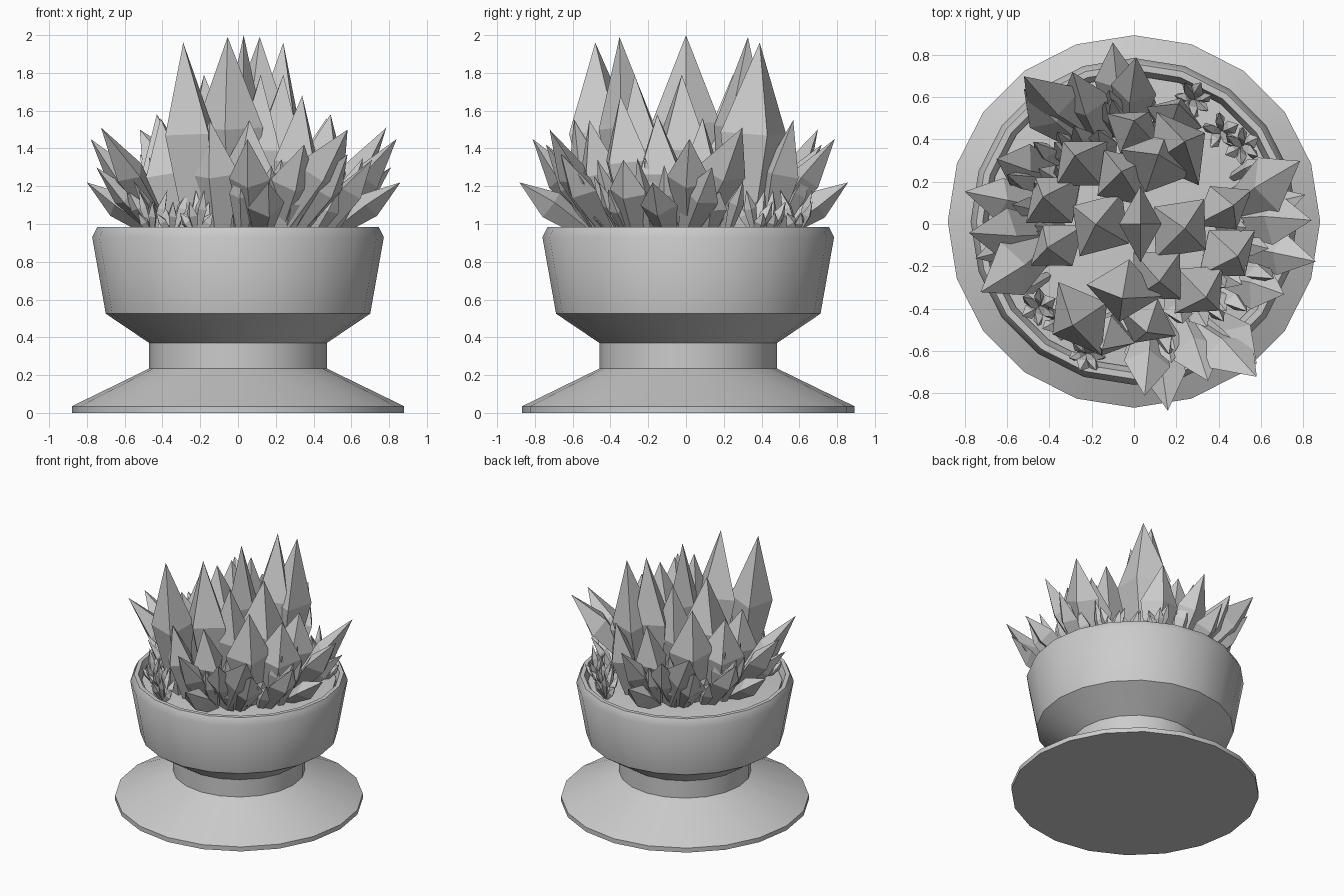
import bpy, bmesh, math, random
from mathutils import Vector

if "Cube" in bpy.data.objects:
    bpy.data.objects.remove(bpy.data.objects["Cube"])

random.seed(4)
POT_Y = 0.012
CX, CY = 0.03, -0.012      # centre of the plant's half-turn symmetry


def make_object(name, bm):
    bmesh.ops.recalc_face_normals(bm, faces=bm.faces)
    me = bpy.data.meshes.new(name)
    bm.to_mesh(me)
    bm.free()
    ob = bpy.data.objects.new(name, me)
    bpy.context.collection.objects.link(ob)
    return ob


def lathe(name, profile, n=20):
    bm = bmesh.new()
    rings = []
    for r, z in profile:
        rings.append([bm.verts.new((r * math.sin(2 * math.pi * i / n),
                                    POT_Y + r * math.cos(2 * math.pi * i / n), z)) for i in range(n)])
    for a, b in zip(rings, rings[1:]):
        for i in range(n):
            bm.faces.new((a[i], a[(i + 1) % n], b[(i + 1) % n], b[i]))
    bm.faces.new(rings[0])
    bm.faces.new(rings[-1])
    ob = make_object(name, bm)
    bpy.ops.object.select_all(action='DESELECT')
    ob.select_set(True)
    bpy.context.view_layer.objects.active = ob
    bpy.ops.object.shade_smooth_by_angle(angle=math.radians(40))
    return ob


# four-sided pointed leaf: narrow foot, widest at fraction f, sharp tip
def leaf(bm, foot, tip, w, t, f=0.6, twist=0.0):
    foot, tip = Vector(foot), Vector(tip)
    axis = (tip - foot).normalized()
    out = Vector((tip.x, tip.y, 0))
    if out.length < 0.05:
        out = Vector((1, 0, 0))
    side = axis.cross(out).normalized()
    if side.length < 0.1:
        side = Vector((-out.y, out.x, 0)).normalized()
    up = side.cross(axis)
    c, s = math.cos(twist), math.sin(twist)
    side, up = side * c + up * s, up * c - side * s
    rings = []
    for k, sc in ((0.0, 0.4), (f, 1.0)):
        p = foot.lerp(tip, k)
        rings.append([bm.verts.new(p + d * sc) for d in (side * w, up * t, -side * w, -up * t)])
    top = bm.verts.new(tip)
    a, b = rings
    for i in range(4):
        j = (i + 1) % 4
        bm.faces.new((a[i], a[j], b[j], b[i]))
        bm.faces.new((b[i], b[j], top))
    bm.faces.new(a)


# each leaf is repeated half a turn round the plant; shift moves both copies
def leaf_group(name, specs, shift=(0, 0)):
    bm = bmesh.new()
    for foot, tip, w, t, f, tw in specs:
        for s in (1, -1):
            def place(p):
                return (CX + shift[0] + s * p[0], CY + shift[1] + s * p[1], p[2])
            leaf(bm, place(foot), place(tip), w, t, f, tw)
    return make_object(name, bm)


# pot: foot plate, waist, bowl and rim
lathe("pot", [(0.88, 0), (0.88, 0.035), (0.47, 0.235), (0.47, 0.37), (0.7, 0.525),
              (0.772, 0.93), (0.745, 0.985), (0.715, 0.985), (0.685, 0.9)])
# soil disc inside the rim
lathe("soil", [(0.69, 0.88), (0.69, 0.94), (0.5, 0.96)])

# single central leaf
bm = bmesh.new()
leaf(bm, (CX, 0, 0.9), (CX, 0, 2.0), 0.18, 0.1, 0.58, 0.0)
make_object("centre_leaf", bm)

# tallest side pair
leaf_group("tall_leaves", [((0.19, 0.36, 0.9), (0.265, 0.435, 1.96), 0.2, 0.15, 0.55, 0.5)], (-0.055, -0.033))

# upright inner leaves: tip offset, height, widths
inner = [(0.085, 0.34, 1.99, 0.18, 0.15), (0.21, -0.01, 1.79, 0.18, 0.16),
         (0.09, -0.26, 1.79, 0.16, 0.15), (0.31, -0.335, 1.68, 0.16, 0.14),
         (0.46, -0.14, 1.58, 0.17, 0.14), (0.44, 0.1, 1.56, 0.16, 0.12),
         (0.18, 0.58, 1.55, 0.14, 0.1), (0.03, -0.5, 1.55, 0.16, 0.12)]
leaf_group("inner_leaves", [((x * 0.75, y * 0.75, 0.9), (x, y, z), w, t, 0.56, 0.6 * (i % 3))
                            for i, (x, y, z, w, t) in enumerate(inner)])

# spreading outer leaves: foot offset, tip offset, height, widths
outer = [(0.38, 0.03, 0.755, 0.31, 1.51, 0.14, 0.08), (0.4, 0.03, 0.81, 0.03, 1.45, 0.12, 0.08),
         (0.42, -0.08, 0.83, -0.165, 1.22, 0.1, 0.07), (0.18, -0.42, 0.55, -0.71, 1.5, 0.15, 0.08),
         (0.25, -0.38, 0.55, -0.65, 1.37, 0.12, 0.08), (0.05, -0.42, 0.02, -0.8, 1.45, 0.11, 0.08),
         (0.1, -0.45, 0.13, -0.87, 1.22, 0.1, 0.08), (0.18, -0.38, 0.32, -0.73, 1.42, 0.13, 0.08),
         (0.4, -0.25, 0.68, -0.32, 1.34, 0.11, 0.07), (0.42, 0.0, 0.78, 0.15, 1.3, 0.1, 0.06)]
leaf_group("outer_leaves", [((fx, fy, 0.92), (x, y, z), w, t, 0.6, 0.25 * (i % 2))
                            for i, (fx, fy, x, y, z, w, t) in enumerate(outer)])

# small filler leaves around the edge, denser on the full sides
small = []
for i in range(26):
    a = math.radians(-95 + 125 * i / 26 + random.uniform(-4, 4))
    r = random.uniform(0.48, 0.7)
    z = random.uniform(1.1, 1.36)
    w = random.uniform(0.04, 0.075)
    small.append(((0.72 * r * math.cos(a), 0.72 * r * math.sin(a), 0.93),
                  (r * math.cos(a), r * math.sin(a), z), w, w * 0.7, 0.6, random.uniform(0, 1)))
leaf_group("small_leaves", small)

# low sprouts on the open side
sprouts = []
for cx, cy, n in ((0.48, 0.38, 6), (0.25, 0.6, 7), (0.38, 0.45, 5)):
    for k in range(n):
        a = 2 * math.pi * k / n + cx
        h = 0.12 + 0.06 * (k % 3)
        sprouts.append(((cx, cy, 0.94), (cx + 0.09 * math.cos(a), cy + 0.09 * math.sin(a), 0.94 + h),
                        0.035, 0.025, 0.6, 0.3))
leaf_group("sprouts", sprouts)
